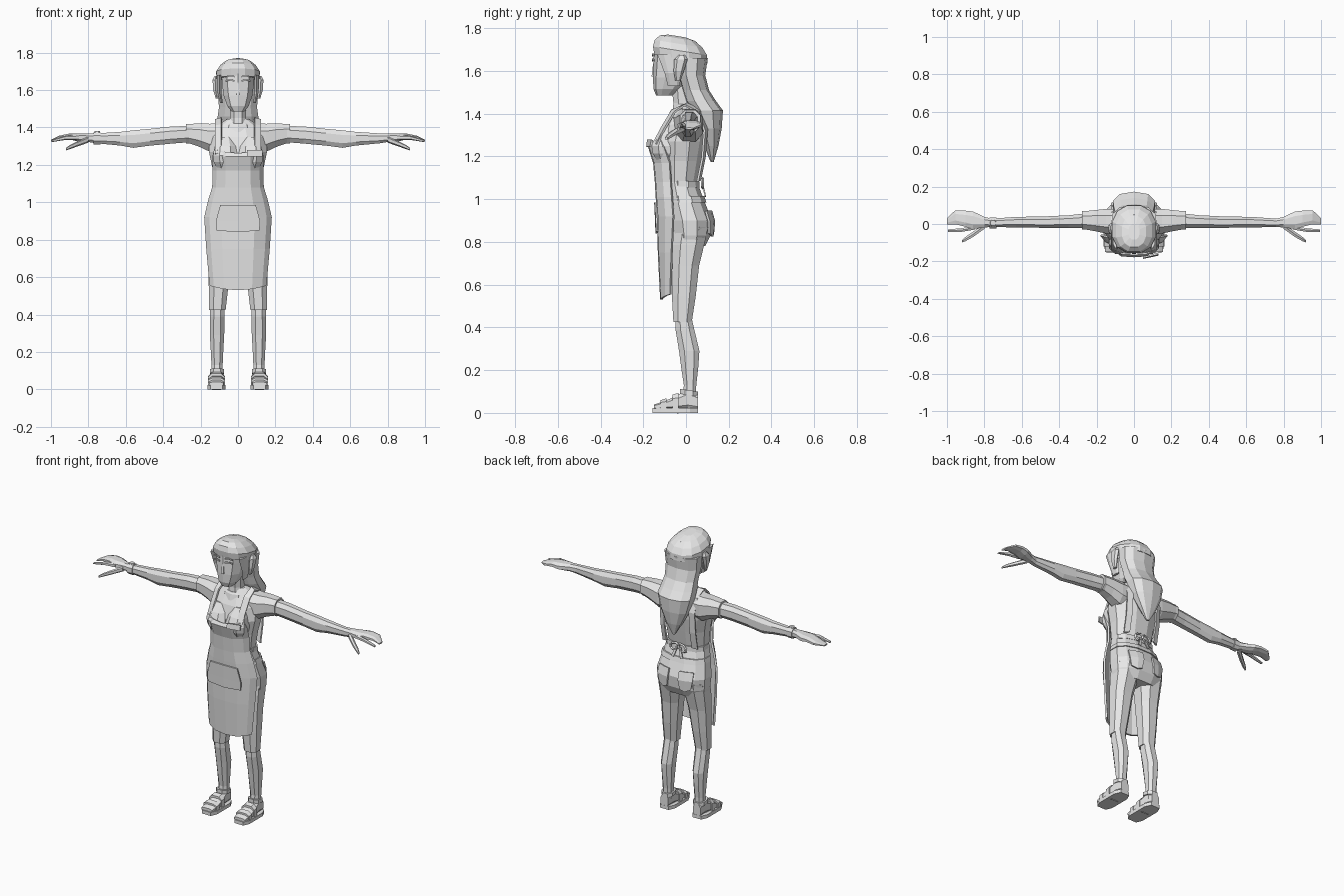
import bpy, bmesh, math
from mathutils import Vector

grey = bpy.data.materials.new("plain_grey")
grey.diffuse_color = (0.8, 0.8, 0.8, 1)


def make(name, bm, mirror=False, thick=0):
    bmesh.ops.recalc_face_normals(bm, faces=bm.faces)
    me = bpy.data.meshes.new(name)
    bm.to_mesh(me)
    bm.free()
    me.materials.append(grey)
    ob = bpy.data.objects.new(name, me)
    bpy.context.collection.objects.link(ob)
    if thick:
        m = ob.modifiers.new("thickness", 'SOLIDIFY')
        m.thickness, m.offset = thick, 0
    if mirror:
        ob.modifiers.new("mirror", 'MIRROR')
    return ob


def loft(name, rings, axis='z', n=10, power=0.85, mirror=False, tilt=0):
    """Rings are (x, y, z, half width, half depth) across the given axis."""
    u, v = {'z': ((1, 0, 0), (0, 1, 0)), 'x': ((0, 1, 0), (0, 0, 1)),
            'y': ((1, 0, 0), (0, 0, 1))}[axis]
    u, v = Vector(u), Vector(v)
    bm = bmesh.new()
    loops = []
    for x, y, z, a, b in rings:
        loop = []
        for i in range(n):
            t = 2 * math.pi * (i + 0.5) / n
            c, s = math.cos(t), math.sin(t)
            p = Vector((x, y, z)) + u * a * math.copysign(abs(c) ** power, c) \
                + v * b * math.copysign(abs(s) ** power, s)
            p.z -= tilt * p.y
            loop.append(bm.verts.new(p))
        loops.append(loop)
    for p, q in zip(loops, loops[1:]):
        for i in range(n):
            j = (i + 1) % n
            bm.faces.new((p[i], p[j], q[j], q[i]))
    bm.faces.new(loops[0])
    bm.faces.new(loops[-1])
    return make(name, bm, mirror)


def stack(name, rows, cx=0, **kw):
    """Upright loft from (z, half width, front y, back y[, centre x])."""
    return loft(name, [(r[4] if len(r) > 4 else cx, (r[2] + r[3]) / 2, r[0], r[1],
                        (r[3] - r[2]) / 2) for r in rows], **kw)


def sheet(name, grid, thick=0.01, mirror=False):
    bm = bmesh.new()
    vs = [[bm.verts.new(p) for p in row] for row in grid]
    for a, b in zip(vs, vs[1:]):
        for i in range(len(a) - 1):
            bm.faces.new((a[i], a[i + 1], b[i + 1], b[i]))
    return make(name, bm, mirror, thick)


# Torso, hips and bust
stack("torso", [(.78, .158, -.06, .092), (.83, .17, -.075, .118), (.90, .174, -.09, .125),
                (1.0, .152, -.105, .085), (1.08, .13, -.11, .055), (1.18, .14, -.12, .075),
                (1.27, .16, -.125, .092), (1.35, .155, -.10, .098), (1.41, .115, -.065, .08),
                (1.445, .06, -.05, .055)], n=12)
loft("bust", [(.068, -.10, 1.175, .045, .035), (.068, -.10, 1.215, .066, .06),
              (.068, -.10, 1.25, .07, .066), (.068, -.09, 1.30, .06, .05),
              (.068, -.07, 1.35, .04, .03)], n=8, mirror=True)
stack("collar", [(1.385, .088, -.085, .075), (1.42, .075, -.075, .065),
                 (1.43, .062, -.066, .055)], tilt=-.12)
stack("neck", [(1.39, .056, -.068, .045), (1.45, .046, -.062, .035), (1.56, .046, -.075, .04)], n=8)

# Head, hair and ears
stack("head", [(1.485, .036, -.14, -.06), (1.515, .06, -.152, -.02), (1.57, .08, -.155, .03),
               (1.64, .09, -.153, .07), (1.70, .092, -.15, .08), (1.735, .07, -.12, .05)], n=10)
stack("hair_cap", [(1.652, .118, -.152, .104), (1.69, .12, -.158, .102), (1.722, .098, -.15, .08),
                   (1.747, .066, -.125, .045), (1.757, .03, -.085, 0)], n=12, tilt=.16)
stack("long_hair", [(1.175, .010, .115, .13), (1.25, .055, .085, .152), (1.33, .095, .05, .167),
                    (1.415, .118, .02, .173), (1.46, .113, -.005, .14), (1.51, .106, -.02, .108),
                    (1.58, .113, -.04, .09), (1.66, .12, -.05, .102)], n=10)
stack("side_lock", [(1.53, .008, -.085, -.03, .088), (1.59, .012, -.10, -.02, .1),
                    (1.68, .014, -.135, .0, .1)], n=6, mirror=True)
stack("ear", [(1.555, .008, -.05, -.025, .112), (1.60, .014, -.058, -.01, .12),
              (1.655, .016, -.055, .008, .122), (1.675, .008, -.035, -.005, .118)], n=6, mirror=True)
loft("nose", [(0, -.155, 1.575, .013, .008), (0, -.151, 1.635, .005, .004)], n=4)
for part, z in (("eye", 1.645), ("brow", 1.668)):
    sheet(part, [[(.018, -.157, z), (.045, -.155, z + .006), (.066, -.147, z)],
                 [(.018, -.157, z + .008), (.045, -.155, z + .014), (.066, -.147, z + .006)]],
          .006, True)

# Arms, sleeves and hands
loft("sleeve", [(.09, .01, 1.345, .075, .085), (.15, .015, 1.345, .07, .08),
                (.21, .018, 1.36, .06, .066), (.262, .02, 1.367, .052, .055),
                (.278, .02, 1.367, .052, .055)], axis='x', n=8, mirror=True)
loft("arm", [(.25, .018, 1.365, .042, .046), (.35, .013, 1.36, .036, .049),
             (.47, .01, 1.348, .033, .048), (.56, .01, 1.338, .031, .05),
             (.63, .01, 1.34, .03, .039), (.76, .006, 1.342, .024, .028),
             (.80, .01, 1.345, .03, .024), (.86, .02, 1.347, .05, .022),
             (.90, .028, 1.352, .046, .017), (.955, .036, 1.345, .04, .012),
             (1.0, .015, 1.33, .018, .005)], axis='x', n=8, mirror=True)
loft("index_finger", [(.85, -.018, 1.346, .013, .014), (.92, -.032, 1.345, .011, .011),
                      (.995, -.036, 1.328, .008, .006)], axis='x', n=6, mirror=True)
loft("thumb", [(.80, -.01, 1.335, .018, .016), (.86, -.055, 1.312, .016, .014),
               (.90, -.08, 1.295, .013, .011), (.92, -.092, 1.284, .007, .007)],
     axis='x', n=6, mirror=True)
loft("wristband", [(-.735, .006, 1.342, .031, .034), (-.772, .006, 1.342, .031, .034)], axis='x', n=8)
loft("watch_face", [(-.753, .005, 1.372, .018, .018), (-.753, .005, 1.381, .015, .015)], n=8)

# Trousers, calves and sandals
stack("trouser_leg", [(.425, .047, -.062, .03, .11), (.55, .056, -.07, .05, .104),
                      (.69, .067, -.07, .066, .096), (.785, .078, -.07, .09, .088),
                      (.87, .08, -.06, .11, .085)], n=8, mirror=True)
stack("calf", [(.05, .03, -.02, .05, .112), (.13, .032, -.012, .05, .112),
               (.21, .036, -.025, .06, .112), (.29, .041, -.036, .066, .112),
               (.39, .042, -.052, .042, .111), (.46, .04, -.05, .025, .11)], n=8, mirror=True)
stack("sole", [(0, .05, -.16, .06), (.022, .05, -.16, .06)], cx=.115, n=8, power=.5, mirror=True)
loft("foot", [(.115, .055, .05, .028, .04), (.114, .01, .062, .034, .05),
              (.114, -.045, .048, .041, .034), (.115, -.10, .036, .045, .02),
              (.116, -.15, .028, .04, .012)], axis='y', n=8, power=.7, mirror=True)
for part, y, z, a, b in (("toe_strap", -.105, .036, .049, .028), ("instep_strap", -.05, .045, .047, .045)):
    loft(part, [(.115, y - .014, z, a, b - .003), (.115, y + .014, z, a, b + .006)],
         axis='y', n=8, power=.7, mirror=True)
stack("ankle_strap", [(.085, .041, -.03, .058), (.108, .041, -.03, .058)], cx=.112,
      n=8, mirror=True, tilt=.15)

# Apron: wide skirt, fitted waist and bib
rows = [(.555, .148, -.115, -.072), (.75, .165, -.126, -.066), (.92, .176, -.13, -.058),
        (1.01, .155, -.136, -.065), (1.08, .133, -.14, -.07), (1.17, .13, -.148, -.075),
        (1.245, .132, -.172, -.10), (1.285, .122, -.16, -.118)]
steps = (-1, -.85, -.5, 0, .5, .85, 1)
sheet("apron", [[(w * t, f + (s - f) * abs(t) ** 4,
                  z - (.025 * (1 - t * t) if i in (0, 7) else 0)) for t in steps]
                for i, (z, w, f, s) in enumerate(rows)], .012)
path = [(-.15, 1.265), (-.113, 1.335), (-.065, 1.415), (.005, 1.448), (.07, 1.415),
        (.098, 1.33), (.088, 1.2), (.066, 1.09)]
sheet("apron_strap", [[(.088, y, z), (.122, y + (.012 if y < 0 else -.012), z - .008)]
                      for y, z in path], .01, True)
sheet("front_pocket", [[(-.115, -.136, .85), (0, -.139, .84), (.115, -.136, .85)],
                       [(-.118, -.138, .90), (0, -.141, .90), (.118, -.138, .90)],
                       [(-.095, -.142, .985), (0, -.145, .985), (.095, -.142, .985)]], .008)
sheet("name_tag", [[(.048, -.182, 1.245), (.13, -.165, 1.245)],
                   [(.048, -.178, 1.278), (.13, -.158, 1.278)]], .009)

# Waist tie with bow, hip belt and rear pockets
stack("waist_tie", [(1.055, .136, -.09, .066), (1.085, .135, -.09, .064)], n=12)
stack("hip_belt", [(.985, .16, -.10, .098), (1.015, .152, -.10, .088)], n=12)
for side in (-1, 1):
    bpy.ops.mesh.primitive_torus_add(major_segments=8, minor_segments=4, major_radius=.026,
                                     minor_radius=.007, location=(side * .028, .078, 1.075),
                                     rotation=(math.pi / 2, side * .5, 0))
    bow = bpy.context.object
    bow.name = "bow_loop"
    bow.scale = (1.15, .8, 1)
    bow.data.materials.append(grey)
sheet("bow_tail", [[(.003, .076, 1.075), (.018, .076, 1.075)],
                   [(.024, .092, 1.01), (.04, .09, 1.015)]], .006, True)
sheet("rear_pocket", [[(.045, .126, .835), (.075, .122, .825), (.11, .108, .84)],
                      [(.035, .132, .895), (.075, .126, .895), (.122, .108, .895)],
                      [(.035, .118, .945), (.075, .11, .945), (.12, .092, .945)]], .01, True)
